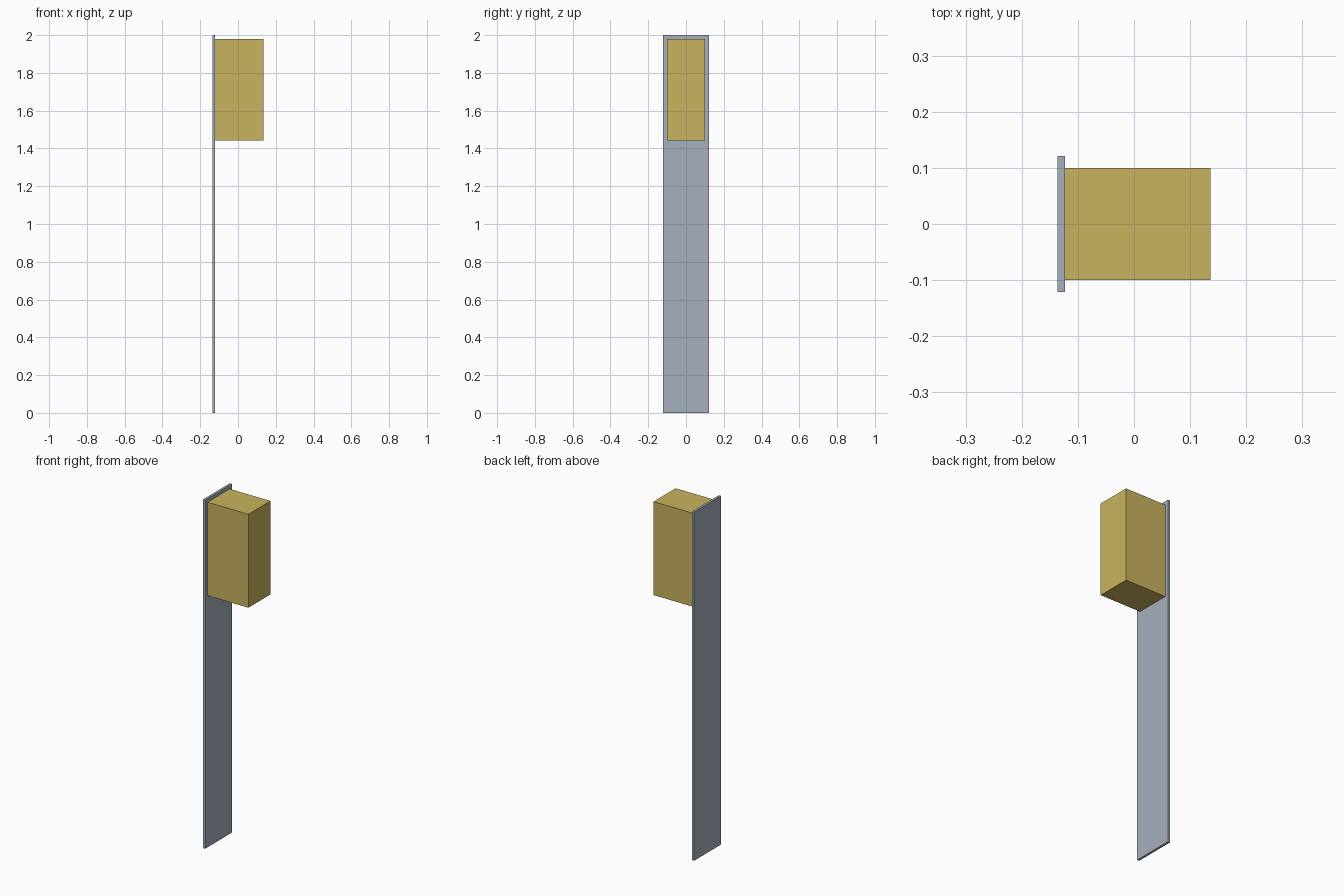
import bpy
import bmesh
from mathutils import Vector

if "Cube" in bpy.data.objects:
    bpy.data.objects.remove(bpy.data.objects["Cube"])


def material(name, rgb):
    mat = bpy.data.materials.new(name)
    mat.diffuse_color = (*rgb, 1.0)
    mat.use_nodes = True
    mat.node_tree.nodes["Principled BSDF"].inputs["Base Color"].default_value = mat.diffuse_color
    return mat


def box(name, low, high, mat):
    """Flat-shaded box between two opposite corners."""
    low, high = Vector(low), Vector(high)
    bm = bmesh.new()
    bmesh.ops.create_cube(bm, size=1.0)
    bmesh.ops.scale(bm, vec=high - low, verts=bm.verts)
    bmesh.ops.translate(bm, vec=(low + high) / 2, verts=bm.verts)
    mesh = bpy.data.meshes.new(name)
    bm.to_mesh(mesh)
    bm.free()
    mesh.materials.append(mat)
    obj = bpy.data.objects.new(name, mesh)
    bpy.context.collection.objects.link(obj)
    return obj


steel = material("blue grey", (0.376, 0.434, 0.509))
ochre = material("ochre yellow", (0.578, 0.456, 0.114))

# Tall thin backing plate
box("back_plate", (-0.136, -0.121, 0.0), (-0.123, 0.121, 2.0), steel)

# Box mounted on the upper part of the plate
box("mounted_box", (-0.123, -0.1, 1.443), (0.136, 0.1, 1.979), ochre)
